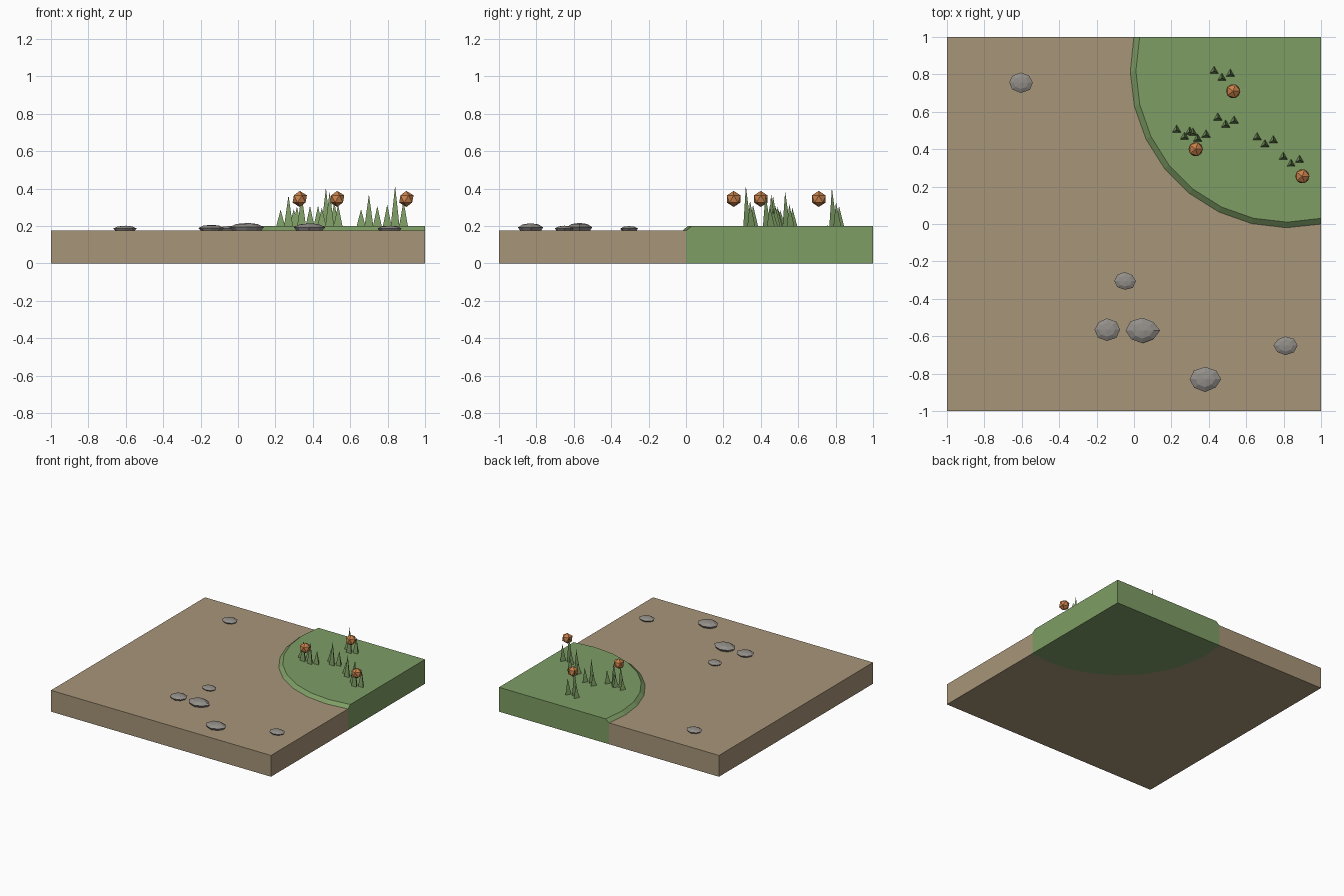
import bpy, bmesh, math, random
from mathutils import Vector

cube = bpy.data.objects.get("Cube")
if cube:
    bpy.data.objects.remove(cube, do_unlink=True)
random.seed(4)


def material(name, rgb):
    m = bpy.data.materials.new(name)
    m.use_nodes = True
    m.diffuse_color = (*rgb, 1)
    bsdf = m.node_tree.nodes["Principled BSDF"]
    bsdf.inputs["Base Color"].default_value = (*rgb, 1)
    bsdf.inputs["Roughness"].default_value = 0.9
    return m


DIRT = material("dirt brown", (0.39, 0.30, 0.19))
GRASS = material("grass green", (0.21, 0.34, 0.13))
STONE = material("stone grey", (0.29, 0.27, 0.25))
ORANGE = material("orange", (0.58, 0.22, 0.07))


def finish(bm, name, mat):
    bmesh.ops.recalc_face_normals(bm, faces=bm.faces)
    me = bpy.data.meshes.new(name)
    bm.to_mesh(me)
    bm.free()
    me.materials.append(mat)
    ob = bpy.data.objects.new(name, me)
    bpy.context.collection.objects.link(ob)
    return ob


def loft(name, mat, rings):
    """Skin closed rings of equal length and cap both ends."""
    bm = bmesh.new()
    loops = [[bm.verts.new(p) for p in ring] for ring in rings]
    n = len(loops[0])
    for a, b in zip(loops, loops[1:]):
        for i in range(n):
            j = (i + 1) % n
            bm.faces.new((a[i], a[j], b[j], b[i]))
    bm.faces.new(loops[0][::-1])
    bm.faces.new(loops[-1])
    return finish(bm, name, mat)


# Curved border between dirt and grass, running from the back edge to the left edge
CENTRE, GROUND, LAWN = 0.82, 0.175, 0.2


def border(r, segments=9):
    over = math.asin((1 - CENTRE) / r)
    start, end = math.pi - over, 1.5 * math.pi + over
    angles = [start + (end - start) * i / segments for i in range(segments + 1)]
    return [(CENTRE + r * math.cos(a), CENTRE + r * math.sin(a)) for a in angles]


def at(points, z):
    return [(x, y, z) for x, y in points]


outer = border(0.84)
inner = border(0.81)
dirt_outline = [(-1, -1), (1, -1)] + outer[::-1] + [(-1, 1)]
loft("dirt_ground", DIRT, [at(dirt_outline, 0), at(dirt_outline, GROUND)])
corner = [(1, 1)]
loft("grass_mound", GRASS, [at(outer + corner, 0), at(outer + corner, GROUND),
                            at(inner + corner, LAWN)])


# Flat faceted stones: undercut foot, wide rim, sloping shoulder, off-centre peak
def stone(i, x, y, width, depth, height):
    sides = 8
    wobble = [random.uniform(0.9, 1.04) for _ in range(sides)]
    bm = bmesh.new()
    rings = []
    for scale, z in ((0.82, 0), (1, 0.45), (0.62, 0.85)):
        ring = []
        for k in range(sides):
            a = math.tau * k / sides
            s = scale * wobble[k]
            ring.append(bm.verts.new((x + width / 2 * s * math.cos(a),
                                      y + depth / 2 * s * math.sin(a),
                                      GROUND + height * z)))
        rings.append(ring)
    peak = bm.verts.new((x + width * 0.05, y, GROUND + height))
    for k in range(sides):
        j = (k + 1) % sides
        for a, b in zip(rings, rings[1:]):
            bm.faces.new((a[k], a[j], b[j], b[k]))
        bm.faces.new((rings[-1][k], rings[-1][j], peak))
    bm.faces.new(rings[0][::-1])
    finish(bm, f"stone_{i}", STONE)


stones = [(-0.605, 0.757, 0.137, 0.11, 0.027), (-0.05, -0.305, 0.12, 0.1, 0.025),
          (-0.145, -0.565, 0.14, 0.12, 0.032), (0.045, -0.57, 0.185, 0.14, 0.042),
          (0.81, -0.65, 0.125, 0.1, 0.027), (0.38, -0.83, 0.178, 0.135, 0.04)]
for i, s in enumerate(stones, 1):
    stone(i, *s)


# Grass tufts: three slim three-sided spikes each
def tuft(i, x, y, height):
    bm = bmesh.new()
    for dx, dy, share in ((-0.042, 0.038, 0.53), (0, 0, 1), (0.045, 0.022, 0.63)):
        base = []
        for k in range(3):
            a = math.pi / 2 + math.tau * k / 3
            base.append(bm.verts.new((x + dx + 0.027 * math.cos(a),
                                      y + dy + 0.027 * math.sin(a), LAWN)))
        tip = bm.verts.new((x + dx, y + dy, LAWN + height * share))
        bm.faces.new(base[::-1])
        for k in range(3):
            bm.faces.new((base[k], base[(k + 1) % 3], tip))
    finish(bm, f"grass_tuft_{i}", GRASS)


tufts = [(0.47, 0.78, 0.205), (0.49, 0.53, 0.185), (0.27, 0.465, 0.165),
         (0.34, 0.455, 0.17), (0.70, 0.425, 0.17), (0.84, 0.32, 0.215)]
for i, t in enumerate(tufts, 1):
    tuft(i, *t)

# Orange faceted balls hovering over the grass
for i, (x, y) in enumerate([(0.33, 0.4), (0.53, 0.71), (0.9, 0.255)], 1):
    bm = bmesh.new()
    bmesh.ops.create_icosphere(bm, subdivisions=1, radius=0.043)
    bmesh.ops.translate(bm, verts=bm.verts, vec=Vector((x, y, 0.345)))
    finish(bm, f"orange_ball_{i}", ORANGE)
